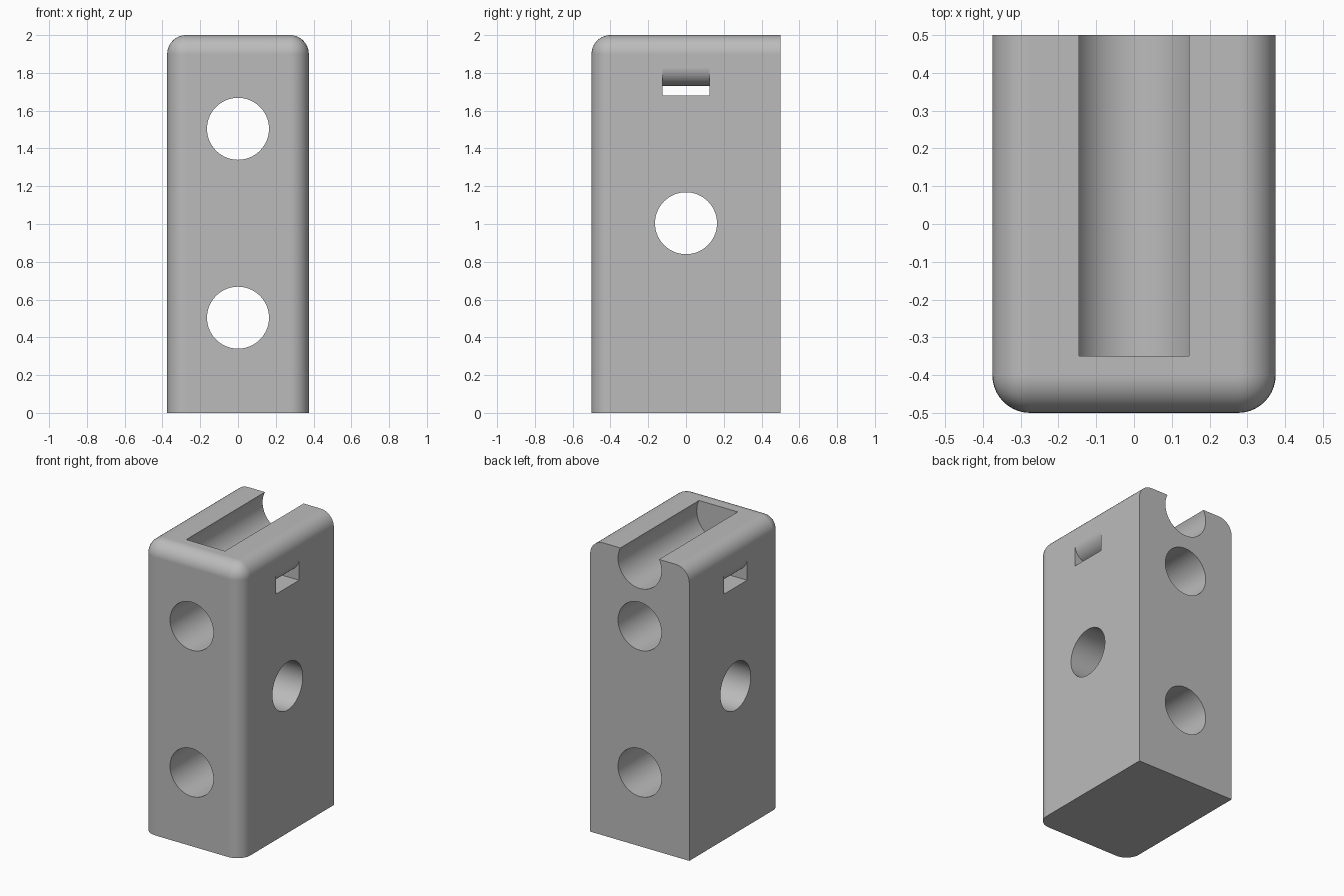
import bpy, bmesh, math
from mathutils import Matrix

cube = bpy.data.objects.get("Cube")
if cube:
    bpy.data.objects.remove(cube, do_unlink=True)

WIDTH, DEPTH, HEIGHT = 0.75, 1.0, 2.0
ROUND = 0.1
HOLE_R = 0.164

grey = bpy.data.materials.new("plain_grey")
grey.use_nodes = True
colour = (0.5, 0.5, 0.5, 1)
grey.diffuse_color = colour
grey.node_tree.nodes["Principled BSDF"].inputs["Base Color"].default_value = colour


def make_object(name, bm):
    bmesh.ops.recalc_face_normals(bm, faces=bm.faces[:])
    mesh = bpy.data.meshes.new(name)
    bm.to_mesh(mesh)
    bm.free()
    mesh.materials.append(grey)
    obj = bpy.data.objects.new(name, mesh)
    bpy.context.collection.objects.link(obj)
    return obj


def rod(name, axis, centre, length, radius=HOLE_R):
    """Cylinder lying along the x or y axis."""
    bm = bmesh.new()
    turn = Matrix.Rotation(math.pi / 2, 4, 'Y' if axis == 'x' else 'X')
    bmesh.ops.create_cone(bm, cap_ends=True, segments=64, radius1=radius,
                          radius2=radius, depth=length,
                          matrix=Matrix.Translation(centre) @ turn)
    return make_object(name, bm)


# Block: front uprights and the front and side top edges are rounded
bm = bmesh.new()
bmesh.ops.create_cube(bm, size=1, matrix=Matrix.Translation((0, 0, HEIGHT / 2))
                      @ Matrix.Diagonal((WIDTH, DEPTH, HEIGHT, 1)))


def is_rounded(edge):
    a, b = (v.co for v in edge.verts)
    mid = (a + b) / 2
    on_top = mid.z > HEIGHT - 0.01 and mid.y < 0.01
    front_upright = abs(a.z - b.z) > 1 and mid.y < 0
    return on_top or front_upright


bmesh.ops.bevel(bm, geom=[e for e in bm.edges if is_rounded(e)], offset=ROUND,
                segments=10, profile=0.5, affect='EDGES')
block = make_object("holder_block", bm)

# Cutters: two front holes, one side hole, and the cable groove in the top
cutters = [
    rod("lower_hole_cutter", 'y', (0, 0, 0.504), 1.4),
    rod("upper_hole_cutter", 'y', (0, 0, 1.504), 1.4),
    rod("side_hole_cutter", 'x', (0, 0, 1.004), 1.2),
    rod("groove_cutter", 'y', (0, 0.15, 1.926), 1.0),
]

# Strap slot: flat floor, with the roof flaring out to both side walls
FLOOR, ROOF, HALF_SLOT = 1.68, 1.73, 0.125
side = [(0.5, FLOOR), (0.5, ROOF + ROUND)]
for i in range(13):
    a = math.pi / 2 * i / 12
    side.append((WIDTH / 2 - ROUND + ROUND * math.cos(a),
                 ROOF + ROUND - ROUND * math.sin(a)))
outline = side + [(-x, z) for x, z in reversed(side)]
bm = bmesh.new()
face = bm.faces.new([bm.verts.new((x, -HALF_SLOT, z)) for x, z in outline])
swept = bmesh.ops.extrude_face_region(bm, geom=[face])["geom"]
bmesh.ops.translate(bm, vec=(0, 2 * HALF_SLOT, 0),
                    verts=[g for g in swept if isinstance(g, bmesh.types.BMVert)])
cutters.append(make_object("strap_slot_cutter", bm))

# Cut everything out of the block
bpy.ops.object.select_all(action='DESELECT')
bpy.context.view_layer.objects.active = block
block.select_set(True)
for cutter in cutters:
    cutter.hide_render = True
    mod = block.modifiers.new(cutter.name, 'BOOLEAN')
    mod.operation = 'DIFFERENCE'
    mod.solver = 'EXACT'
    mod.object = cutter
    bpy.ops.object.modifier_apply(modifier=mod.name)
    bpy.data.objects.remove(cutter, do_unlink=True)

# Smooth curves, crisp edges, flat faces kept flat
bpy.ops.object.shade_smooth_by_angle(angle=math.radians(30))
weighted = block.modifiers.new("flat_faces", 'WEIGHTED_NORMAL')
weighted.keep_sharp = True
weighted.weight = 100
